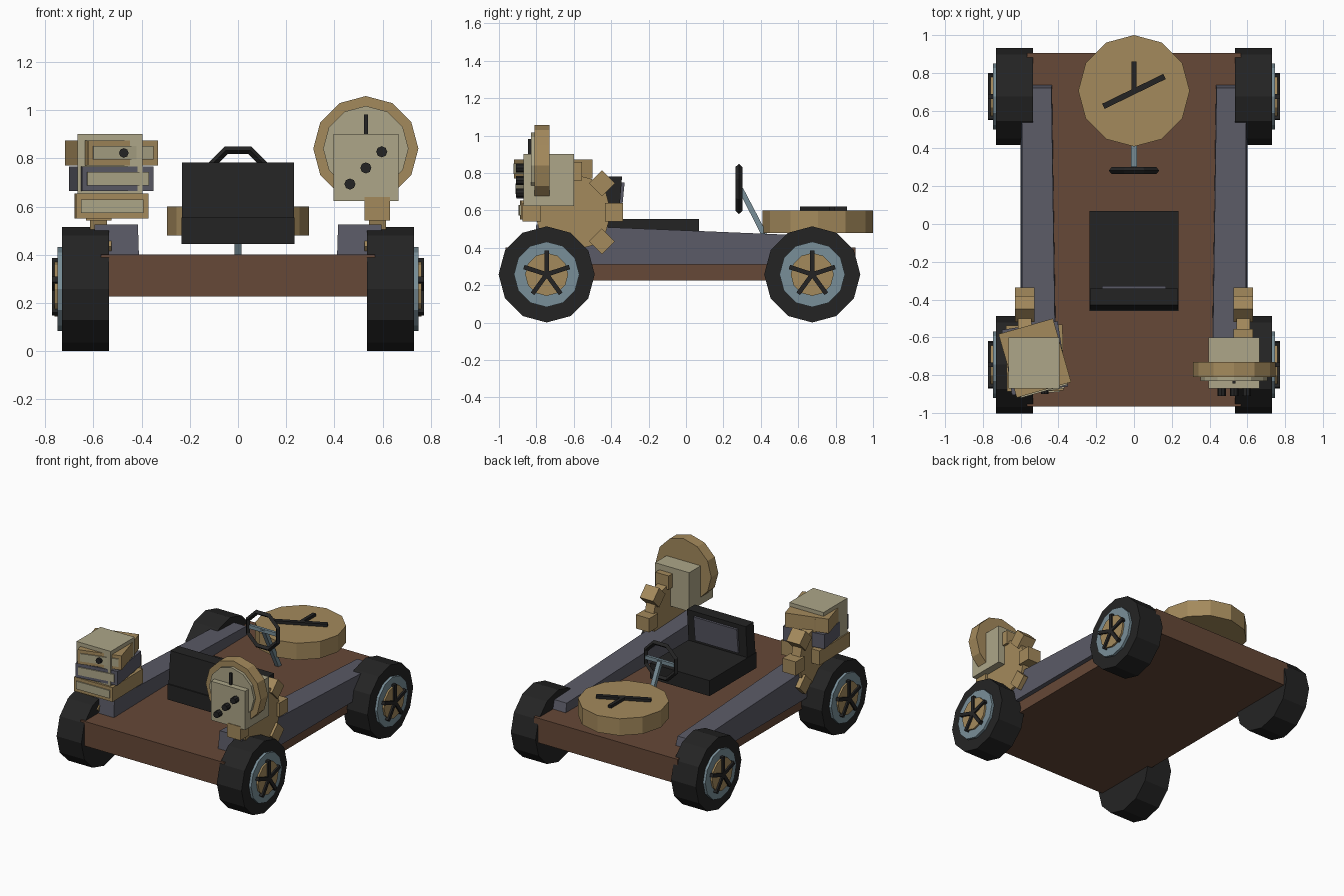
import bpy, bmesh, math
from mathutils import Matrix, Vector

if "Cube" in bpy.data.objects:
    bpy.data.objects.remove(bpy.data.objects["Cube"])


def material(name, rgb):
    m = bpy.data.materials.new(name)
    lin = [((c / 255 + 0.055) / 1.055) ** 2.4 for c in rgb]
    m.diffuse_color = (*lin, 1)
    m.use_nodes = True
    m.node_tree.nodes["Principled BSDF"].inputs["Base Color"].default_value = m.diffuse_color
    return m


BROWN = material("brown wood", (102, 72, 55))
BLACK = material("black rubber", (36, 36, 36))
GREY = material("slate grey", (90, 90, 102))
BLUE = material("blue steel", (121, 143, 153))
GOLD = material("brass", (164, 138, 92))
CREAM = material("cream", (173, 166, 136))


def finish(name, bm, mat, matrix=Matrix()):
    bmesh.ops.recalc_face_normals(bm, faces=bm.faces)
    me = bpy.data.meshes.new(name)
    bm.to_mesh(me)
    bm.free()
    me.materials.append(mat)
    ob = bpy.data.objects.new(name, me)
    ob.matrix_world = matrix
    bpy.context.collection.objects.link(ob)
    return ob


def box(name, loc, size, mat, rot=0, axis='Z'):
    bm = bmesh.new()
    bmesh.ops.create_cube(bm, size=1)
    bmesh.ops.scale(bm, vec=size, verts=bm.verts)
    return finish(name, bm, mat, Matrix.Translation(loc) @ Matrix.Rotation(math.radians(rot), 4, axis))


def disc(name, loc, r, depth, mat, axis='Z', n=12):
    bm = bmesh.new()
    bmesh.ops.create_cone(bm, cap_ends=True, segments=n, radius1=r, radius2=r, depth=depth)
    turn = {'X': Matrix.Rotation(math.pi / 2, 4, 'Y'), 'Y': Matrix.Rotation(math.pi / 2, 4, 'X'), 'Z': Matrix()}
    return finish(name, bm, mat, Matrix.Translation(loc) @ turn[axis])


def prism(name, profile, x0, x1, mat):
    """Extrude a (y, z) profile along x."""
    bm = bmesh.new()
    a = [bm.verts.new((x0, y, z)) for y, z in profile]
    b = [bm.verts.new((x1, y, z)) for y, z in profile]
    bm.faces.new(a)
    bm.faces.new(b)
    for i in range(len(a)):
        j = (i + 1) % len(a)
        bm.faces.new((a[i], a[j], b[j], b[i]))
    return finish(name, bm, mat)


# Platform
box("platform", (0, -0.03, 0.314), (1.135, 1.87, 0.175), BROWN)

for side, s in (("right", 1), ("left", -1)):
    # Wheels: tyre, rim, hub and five spokes
    for end, y in (("front", -0.745), ("rear", 0.675)):
        n = f"{end}_{side}_"
        z = 0.258
        disc(n + "tyre", (s * 0.632, y, z), 0.257, 0.195, BLACK, 'X')
        disc(n + "rim", (s * 0.66, y, z), 0.175, 0.175, BLUE, 'X')
        disc(n + "hub", (s * 0.70, y, z), 0.115, 0.12, GOLD, 'X')
        for k in range(5):
            a = math.radians(72 * k)
            box(n + "spoke", (s * 0.755, y - 0.063 * math.sin(a), z + 0.063 * math.cos(a)),
                (0.034, 0.024, 0.13), BLACK, 72 * k, 'X')

    # Side rail, sloping down toward the rear
    rail = prism(side + "_rail", [(-0.82, 0.31), (0.76, 0.31), (0.72, 0.463), (-0.80, 0.526)],
                 s * 0.408, s * 0.6, GREY)
    for v in rail.data.vertices:
        if v.co.z > 0.4:
            v.co.x -= s * 0.006 if abs(v.co.x) > 0.5 else 0
        if abs(v.co.x) < 0.5:
            v.co.x = s * (0.408 + 0.022 * (v.co.y > 0) + 0.007 * (v.co.z > 0.4))

    # Gear with eight square teeth
    gy, gz, gx = -0.605, 0.59, s * 0.578
    disc(side + "_gear", (gx, gy, gz), 0.205, 0.07, GOLD, 'X')
    for k in range(8):
        a = k * math.pi / 4
        box(side + "_gear_tooth", (gx, gy + 0.22 * math.cos(a), gz + 0.22 * math.sin(a)),
            (0.105, 0.098, 0.098), GOLD, 45 * k, 'X')

    # Cream core block of each front device
    box(side + "_core_block", (s * 0.53, -0.735, 0.762), (0.27, 0.27, 0.277), CREAM)

# Clock around the right block
disc("clock_case", (0.53, -0.77, 0.84), 0.218, 0.08, GOLD, 'Y')
disc("clock_face", (0.53, -0.80, 0.84), 0.177, 0.06, CREAM, 'Y')
box("clock_hand", (0.53, -0.835, 0.91), (0.017, 0.018, 0.145), BLACK)
for k in (-1, 0, 1):
    disc("dial_stud", (0.53 + 0.066 * k, -0.885, 0.76 + 0.067 * k), 0.023, 0.05, BLACK, 'Y', 8)

# Stack of twisted drawers around the left block
for k, (z, rot, mat) in enumerate(((0.602, 1, GOLD), (0.715, 9, GREY), (0.822, 16, GOLD))):
    box("drawer", (-0.525, -0.71, z), (0.3, 0.35, 0.102), mat, rot)
    out = Matrix.Rotation(math.radians(rot), 3, 'Z') @ Vector((0, -0.178, 0))
    c = Vector((-0.525, -0.71, z)) + out
    box("drawer_panel", c, (0.26, 0.009, 0.056), CREAM, rot)
    if k == 2:
        disc("drawer_knob", c + out * 0.05, 0.02, 0.02, BLACK, 'Y', 8)

# Seat
box("seat_cushion", (0, -0.195, 0.5), (0.47, 0.53, 0.11), BLACK)
prism("seat_back", [(-0.458, 0.485), (-0.365, 0.485), (-0.342, 0.782), (-0.43, 0.782)], -0.232, 0.232, BLACK)
prism("seat_back_pad", [(-0.38, 0.575), (-0.345, 0.575), (-0.328, 0.75), (-0.37, 0.75)], -0.17, 0.17, GREY)

# Steering wheel: octagonal ring, crossbar and slanted column
bm = bmesh.new()
rings = []
for i in range(8):
    a = math.radians(22.5 + 45 * i)
    rings.append([bm.verts.new(((0.128 + dr) * math.cos(a), 0.283 + dy, 0.715 + (0.128 + dr) * math.sin(a)))
                  for dr, dy in ((0.017, 0), (0, 0.018), (-0.017, 0), (0, -0.018))])
for i in range(8):
    p, q = rings[i], rings[(i + 1) % 8]
    for j in range(4):
        bm.faces.new((p[j], p[(j + 1) % 4], q[(j + 1) % 4], q[j]))
finish("steering_wheel", bm, BLACK)
box("steering_crossbar", (0, 0.288, 0.715), (0.23, 0.02, 0.026), BLUE)
prism("steering_column", [(0.275, 0.72), (0.305, 0.72), (0.475, 0.395), (0.44, 0.395)], -0.015, 0.015, BLUE)

# Large rear dial lying flat, with its hands
disc("rear_dial", (0, 0.705, 0.54), 0.295, 0.12, GOLD)
box("rear_dial_hand", (0, 0.78, 0.608), (0.024, 0.16, 0.024), BLACK)
box("rear_dial_long_hand", (0, 0.702, 0.608), (0.36, 0.03, 0.024), BLACK, 26)
